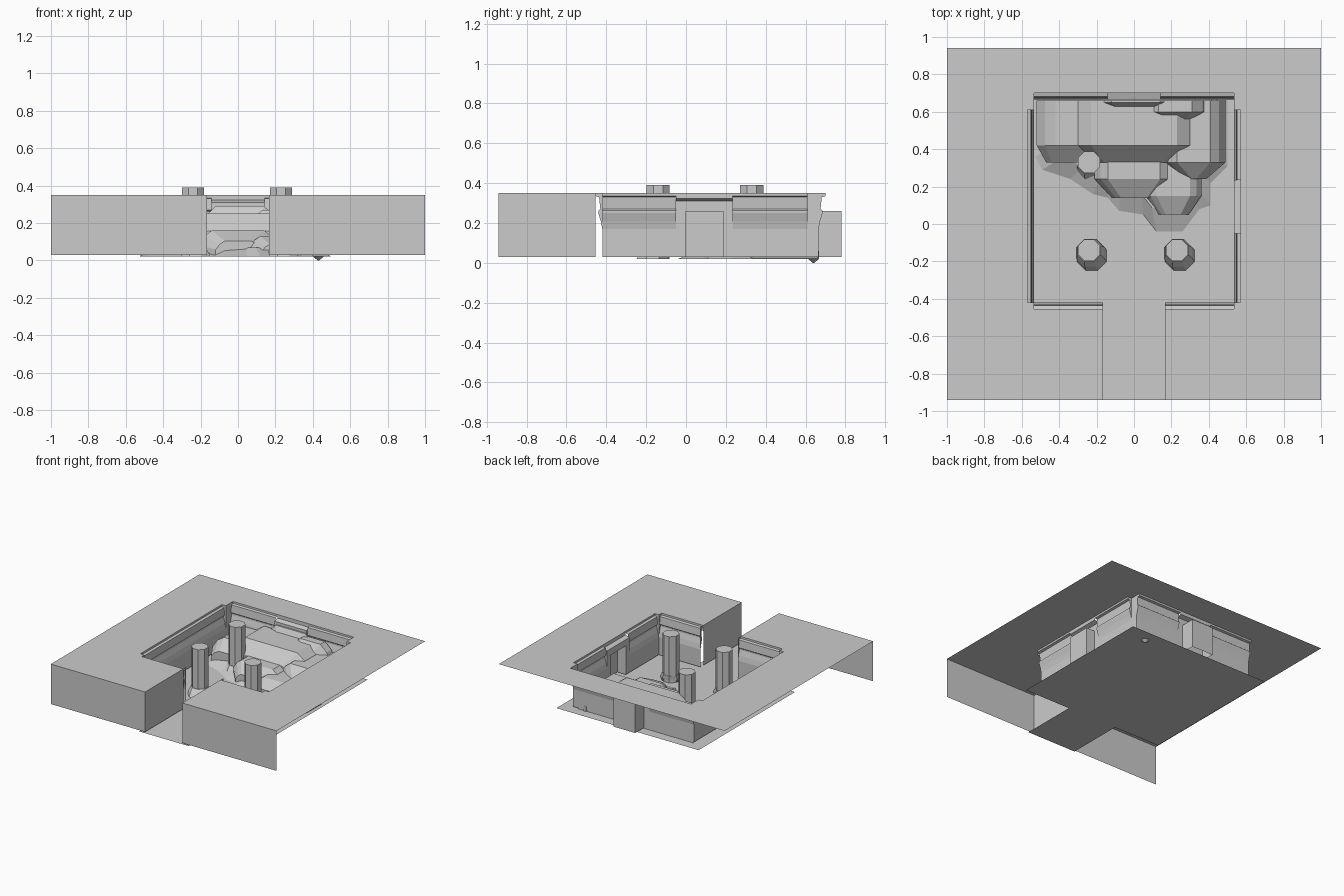
import bpy, bmesh, math
from mathutils import Vector

if "Cube" in bpy.data.objects:
    bpy.data.objects.remove(bpy.data.objects["Cube"], do_unlink=True)

stone = bpy.data.materials.new("pale_grey_stone")
stone.use_nodes = True
GREY = (0.6, 0.6, 0.6, 1)
stone.diffuse_color = GREY
stone.node_tree.nodes["Principled BSDF"].inputs["Base Color"].default_value = GREY

TOP, BASE, FLOOR = 0.35, 0.03, 0.02
HALF, BACK, FRONT, OUT, DOOR = 0.535, 0.665, -0.42, 0.94, 0.165
LIP = 0.035
# Wall moulding: outward offset and height
MOULD = [(0, BASE), (0, 0.17), (0.008, 0.21), (0.02, 0.25), (0.02, 0.262),
         (0.01, 0.27), (0.016, 0.33), (LIP, 0.335), (LIP, TOP)]


def build(name, faces, closed=False):
    """Make an object from lists of corner points."""
    bm = bmesh.new()
    for pts in faces:
        bm.faces.new([bm.verts.new(p) for p in pts])
    bmesh.ops.remove_doubles(bm, verts=bm.verts, dist=0.0005)
    if closed:
        bmesh.ops.recalc_face_normals(bm, faces=bm.faces)
    mesh = bpy.data.meshes.new(name)
    bm.to_mesh(mesh)
    bm.free()
    mesh.materials.append(stone)
    obj = bpy.data.objects.new(name, mesh)
    bpy.context.collection.objects.link(obj)
    return obj


def flat(x0, x1, y0, y1, z):
    return [(x0, y0, z), (x1, y0, z), (x1, y1, z), (x0, y1, z)]


# Each side maps (along, outward, height) to a point
SIDES = {
    "left": lambda u, d, z: (HALF + d, u, z),
    "right": lambda u, d, z: (-HALF - d, u, z),
    "back": lambda u, d, z: (u, BACK + d, z),
    "front": lambda u, d, z: (u, FRONT - d, z),
}


def quad(at, u0, u1, d0, z0, d1, z1):
    return [at(u0, d0, z0), at(u1, d0, z0), at(u1, d1, z1), at(u0, d1, z1)]


def wall(name, side, u0, u1, cap0=TOP, cap1=TOP):
    """Moulded wall with profile-shaped ends up to the cap heights."""
    at = SIDES[side]
    faces = [quad(at, u0, u1, *a, *b) for a, b in zip(MOULD, MOULD[1:])]
    for u, cap in ((u0, cap0), (u1, cap1)):
        pts = [p for p in MOULD[1:] if p[1] <= cap]
        if cap < TOP:
            pts.append((pts[-1][0], cap))
        faces.append([at(u, d, z) for d, z in pts + [(0, cap)]])
    build(name, faces)


def niche(name, side, c, depth):
    """Door surround with a ledge on top and a shallow recess behind it."""
    at = SIDES[side]
    w, o, ledge, head = 0.142, 0.095, 0.31, 0.26
    faces = [quad(at, c - w, c - o, 0, BASE, 0, ledge),
             quad(at, c + o, c + w, 0, BASE, 0, ledge),
             quad(at, c - o, c + o, 0, head, 0, ledge),
             quad(at, c - w, c + w, 0, ledge, LIP, ledge + 0.012),
             quad(at, c - w, c + w, LIP, ledge + 0.012, LIP, TOP),
             quad(at, c - o, c + o, depth, BASE, depth, head),
             quad(at, c - o, c + o, 0, head, depth, head)]
    for u in (c - o, c + o):
        faces.append([at(u, 0, BASE), at(u, depth, BASE),
                      at(u, depth, head), at(u, 0, head)])
    build(name, faces)


# Roof slab around the open room and entrance
edge, rear, fore = HALF + LIP, BACK + LIP, FRONT - LIP
roof = [flat(-edge, edge, rear, OUT, TOP)]
for s in (-1, 1):
    for a, b, y0, y1 in ((edge, 1, -OUT, OUT), (HALF, edge, 0.61, rear),
                         (HALF, edge, fore, FRONT), (DOOR, edge, -OUT, fore)):
        roof.append(flat(min(s * a, s * b), max(s * a, s * b), y0, y1, TOP))
build("roof", roof)

# Floor with entrance tongue
build("floor", [flat(-0.63, 0.63, -0.48, 0.74, FLOOR),
                flat(-0.22, 0.22, -OUT, -0.48, FLOOR)])

# Outer front and entrance passage walls
for s, tag in ((-1, "right"), (1, "left")):
    x = s * DOOR
    build(tag + "_facade", [[(x, -OUT, BASE), (s, -OUT, BASE),
                             (s, -OUT, TOP), (x, -OUT, TOP)]])
    build(tag + "_passage_wall", [[(x, -OUT, BASE), (x, fore, BASE),
                                   (x, fore, TOP), (x, -OUT, TOP)]])
    build(tag + "_corner_wall", [[(s * HALF, 0.61, BASE), (s * HALF, BACK, BASE),
                                  (s * HALF, BACK, TOP), (s * HALF, 0.61, TOP)]])
    wall(tag + "_front_wall", "front", *sorted((x, s * HALF)))

# Moulded room walls and niches
C, W, LEDGE = 0.0925, 0.142, 0.31
wall("right_wall", "right", FRONT, 0.61)
wall("left_wall_fore", "left", FRONT, C - W, cap1=LEDGE)
wall("left_wall_rear", "left", C + W, 0.61, cap0=LEDGE)
wall("back_wall_right", "back", -HALF, -W, cap1=LEDGE)
wall("back_wall_left", "back", W, HALF, cap0=LEDGE)
niche("left_niche", "left", C, 0.075)
niche("back_niche", "back", 0, 0.115)


def lathe(name, x, y, rings, lean=(0, 0)):
    """Eight-sided column from (radius, height) rings."""
    loops = []
    for i, (r, z) in enumerate(rings):
        k = 1 - i / (len(rings) - 1)
        loops.append([Vector((x + lean[0] * k + r * math.cos(a),
                              y + lean[1] * k + r * math.sin(a), z))
                      for a in [math.pi / 8 + n * math.pi / 4 for n in range(8)]])
    faces = [loops[0][::-1], loops[-1]]
    for lo, hi in zip(loops, loops[1:]):
        for n in range(8):
            m = (n + 1) % 8
            faces.append([lo[n], lo[m], hi[m], hi[n]])
    build(name, faces, True)


# Pillars with crooked collars
for i, (x, y) in enumerate([(-0.24, 0.33), (-0.24, -0.14), (0.23, -0.14)]):
    lathe(f"pillar_{i + 1}", x, y, [(0.063, FLOOR), (0.063, 0.39)])
    lathe(f"pillar_collar_{i + 1}", x, y, [(0.085, FLOOR), (0.08, 0.045), (0.066, 0.075)],
          (0.015, -0.03))

# Debris apron
outline = [(-0.53, 0.36), (-0.49, 0.29), (-0.34, 0.24), (-0.22, 0.16), (-0.14, 0.14),
           (-0.08, 0.07), (0.05, 0.05), (0.12, -0.04), (0.26, -0.04), (0.35, 0.08),
           (0.41, 0.1), (0.41, 0.22), (0.5, 0.31), (0.5, 0.66), (-0.53, 0.66)]
low = [(x, y, FLOOR) for x, y in outline]
high = [(x * 0.8, 0.6 + (y - 0.6) * 0.8, 0.07) for x, y in outline]
apron = [high]
for i in range(len(outline)):
    j = (i + 1) % len(outline)
    apron.append([low[i], low[j], high[j], high[i]])
build("debris_apron", apron)


def boulder(name, x, top_half, skirt, top, y_full, y_tip, tip):
    """Half-octagon barrel running to the back wall, tapered at the front."""
    def section(y, half, side, h):
        return [Vector((x + u, y, FLOOR + h * k)) for u, k in
                ((-half - side, 0), (-half - side, 0.45), (-half - side * 0.55, 0.8),
                 (-half, 1), (half, 1), (half + side * 0.55, 0.8),
                 (half + side, 0.45), (half + side, 0))]
    h = top - FLOOR
    rows = [section(0.66, top_half, skirt, h), section(y_full, top_half, skirt, h),
            section(y_tip, tip, skirt * 0.7, h * 0.6)]
    faces = [rows[0], rows[-1]]
    for a, b in zip(rows, rows[1:]):
        for n in range(8):
            m = (n + 1) % 8
            faces.append([a[n], a[m], b[m], b[n]])
    build(name, faces, True)


# Fallen boulders
boulder("main_boulder", 0, 0.23, 0.12, 0.25, 0.42, 0.33, 0.16)
boulder("upper_boulder", 0.01, 0.13, 0.1, 0.29, 0.65, 0.59, 0.08)
boulder("crest_boulder", 0.22, 0.09, 0.1, 0.27, 0.6, 0.52, 0.01)
boulder("right_boulder", -0.34, 0.08, 0.1, 0.2, 0.42, 0.33, 0.06)
boulder("left_boulder", 0.32, 0.09, 0.08, 0.2, 0.33, 0.24, 0.01)
boulder("middle_boulder", 0, 0.14, 0.07, 0.16, 0.24, 0.14, 0.07)
boulder("front_boulder", 0.21, 0.09, 0.06, 0.13, 0.15, 0.05, 0.04)

# Small shard poking below the floor
lathe("floor_shard", 0.43, 0.64, [(0.004, 0), (0.03, FLOOR), (0.03, 0.06)])
